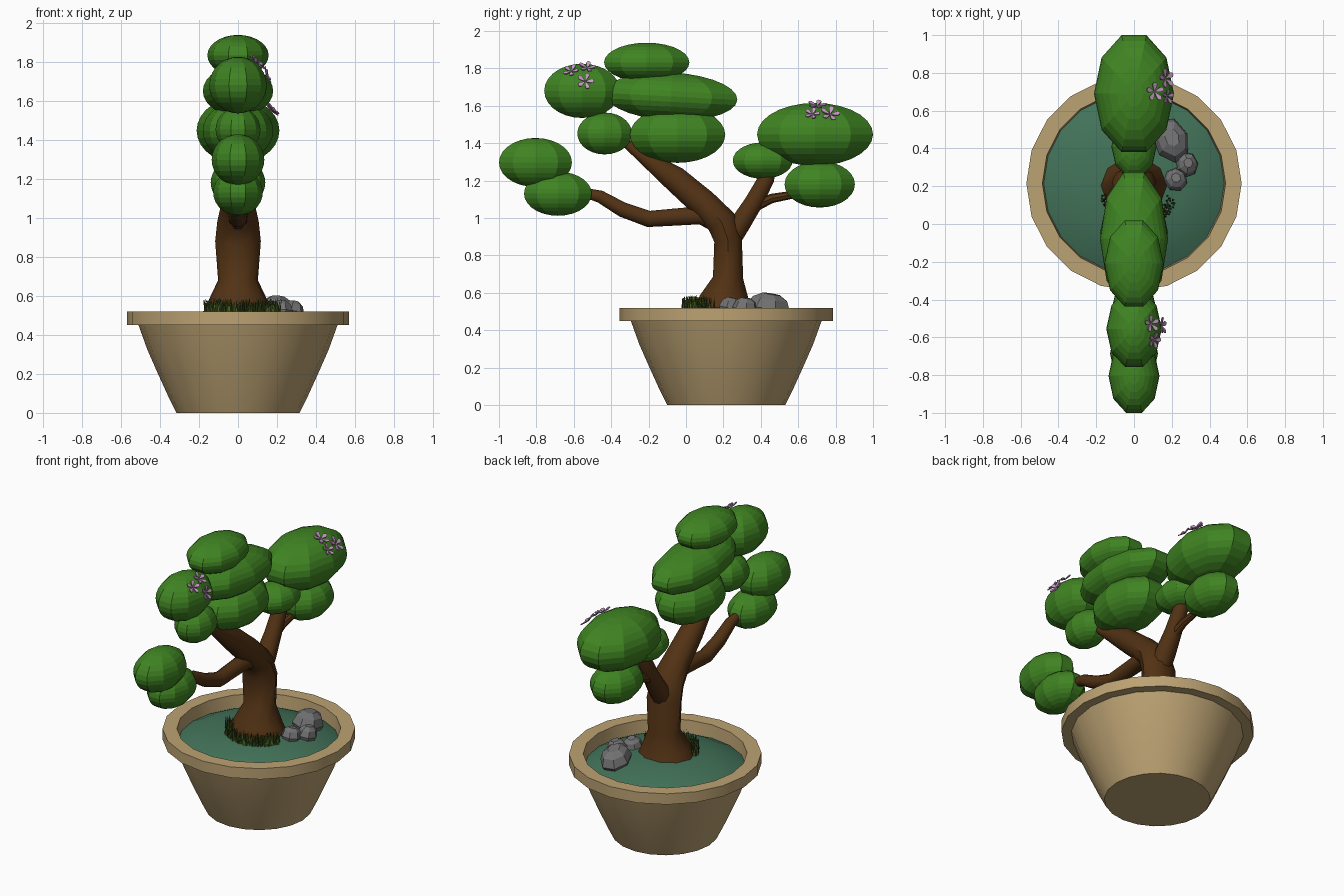
import bpy, bmesh, math, random
from mathutils import Vector, Matrix

if "Cube" in bpy.data.objects:
    bpy.data.objects.remove(bpy.data.objects["Cube"])

random.seed(4)
CY = 0.215  # pot centre along y


def material(name, rgb):
    m = bpy.data.materials.new(name)
    m.diffuse_color = (*rgb, 1)
    m.use_nodes = True
    m.node_tree.nodes["Principled BSDF"].inputs["Base Color"].default_value = m.diffuse_color
    return m


CLAY = material("clay", (0.50, 0.36, 0.17))
MOSS = material("moss", (0.055, 0.17, 0.10))
BARK = material("bark", (0.085, 0.032, 0.007))
LEAF = material("leaf", (0.05, 0.23, 0.016))
GRASS = material("grass", (0.06, 0.11, 0.015))
STONE = material("stone", (0.17, 0.17, 0.175))
PETAL = material("petal", (0.58, 0.33, 0.56))


def finish(name, bm, mat, loc=(0, 0, 0), smooth=None):
    bmesh.ops.remove_doubles(bm, verts=bm.verts, dist=1e-5)
    bmesh.ops.recalc_face_normals(bm, faces=bm.faces)
    me = bpy.data.meshes.new(name)
    bm.to_mesh(me)
    bm.free()
    me.materials.append(mat)
    if smooth:
        me.polygons.foreach_set("use_smooth", [True] * len(me.polygons))
        me.set_sharp_from_angle(angle=math.radians(smooth))
    ob = bpy.data.objects.new(name, me)
    ob.location = loc
    bpy.context.collection.objects.link(ob)
    return ob


def skin(bm, rings):
    """Bridge successive rings of points with quads."""
    vs = [[bm.verts.new(p) for p in r] for r in rings]
    n = len(vs[0])
    for a, b in zip(vs, vs[1:]):
        for i in range(n):
            j = (i + 1) % n
            bm.faces.new((a[i], a[j], b[j], b[i]))
    return vs


def lathe(profile, n, sx=1, sy=1):
    bm = bmesh.new()
    skin(bm, [[(sx * r * math.cos(math.tau * i / n), sy * r * math.sin(math.tau * i / n), z)
               for i in range(n)] for r, z in profile])
    return bm


def tube(name, pts, n=10):
    """Branch in the yz plane; each point is y, z, radius, x-radius factor."""
    bm = bmesh.new()
    rings = []
    for k, (y, z, r, fx) in enumerate(pts):
        a, b = pts[max(k - 1, 0)], pts[min(k + 1, len(pts) - 1)]
        t = Vector((0, b[0] - a[0], b[1] - a[1])).normalized()
        side = Vector((1, 0, 0))
        up = t.cross(side)
        rings.append([Vector((0, y, z)) + side * (r * fx * math.cos(math.tau * i / n))
                      + up * (r * math.sin(math.tau * i / n)) for i in range(n)])
    vs = skin(bm, rings)
    bm.faces.new(vs[0])
    bm.faces.new(vs[-1])
    return finish(name, bm, BARK, smooth=40)


# Pot with an overhanging rim
finish("pot", lathe([(0, 0), (0.315, 0), (0.36, 0.09), (0.41, 0.20), (0.465, 0.325), (0.51, 0.45),
                     (0.57, 0.45), (0.57, 0.52), (0.485, 0.52), (0.475, 0.40)], 20),
       CLAY, (0, CY, 0), 30)

# Domed soil
finish("soil", lathe([(0, 0.53), (0.15, 0.525), (0.29, 0.505), (0.40, 0.475), (0.482, 0.435)], 20),
       MOSS, (0, CY, 0), 40)

# Trunk and branches
tube("trunk", [(0.205, 0.50, 0.16, 1.15), (0.205, 0.57, 0.14, 1.1), (0.225, 0.68, 0.085, 1.2),
               (0.225, 0.88, 0.078, 1.5), (0.19, 0.98, 0.085, 1.25), (0.09, 1.08, 0.08, 1.05),
               (-0.06, 1.21, 0.072, 1), (-0.20, 1.31, 0.045, 1), (-0.32, 1.40, 0.025, 1)])
tube("front_branch", [(0.22, 0.95, 0.06, 1), (0.08, 1.015, 0.052, 1), (-0.06, 1.005, 0.048, 1),
                      (-0.20, 0.995, 0.046, 1), (-0.34, 1.045, 0.042, 1), (-0.46, 1.115, 0.035, 1),
                      (-0.56, 1.14, 0.025, 1)])
tube("back_branch", [(0.22, 0.86, 0.06, 1.1), (0.29, 0.97, 0.058, 1.1), (0.36, 1.08, 0.052, 1),
                     (0.43, 1.21, 0.045, 1), (0.46, 1.30, 0.03, 1)])
tube("back_twig", [(0.31, 1.02, 0.035, 1), (0.39, 1.075, 0.03, 1), (0.46, 1.105, 0.025, 1),
                   (0.60, 1.13, 0.02, 1)], 8)

# Foliage pads: y, z, x-radius, y-radius, z-radius, tilt
PADS = {
    "front_upper": (-0.805, 1.297, 0.135, 0.195, 0.131, 0),
    "front_lower": (-0.685, 1.130, 0.127, 0.181, 0.118, 0),
    "crown_front": (-0.555, 1.680, 0.147, 0.203, 0.145, 0),
    "crown_small": (-0.435, 1.452, 0.115, 0.146, 0.112, 0),
    "crown_top": (-0.210, 1.832, 0.157, 0.228, 0.105, 0),
    "crown_middle": (-0.080, 1.650, 0.180, 0.355, 0.128, -3),
    "crown_lower": (-0.045, 1.445, 0.180, 0.255, 0.150, 0),
    "back_upper": (0.690, 1.447, 0.212, 0.310, 0.168, 0),
    "back_small": (0.410, 1.307, 0.120, 0.160, 0.097, 0),
    "back_lower": (0.715, 1.180, 0.140, 0.188, 0.124, 0),
}
RINGS = 14
for key, (y, z, rx, ry, rz, tilt) in PADS.items():
    prof = [(math.sin(math.pi * k / RINGS), -rz * math.cos(math.pi * k / RINGS))
            for k in range(RINGS + 1)]
    ob = finish("foliage_" + key, lathe(prof, 10, rx, ry / math.sin(math.radians(72))),
                LEAF, (0, y, z))
    ob.rotation_euler.x = math.radians(tilt)


# Five-petalled flowers lying on the pads
def flower(name, pad, p, size):
    y, z, rx, ry, rz, _ = PADS[pad]
    d = Vector(p) - Vector((0, y, z))
    d *= 1.02 / math.sqrt((d.x / rx) ** 2 + (d.y / ry) ** 2 + (d.z / rz) ** 2)
    normal = Vector((d.x / rx ** 2, d.y / ry ** 2, d.z / rz ** 2)).normalized()
    bm = bmesh.new()
    outline = [(0.0, 0.0), (0.5, 0.2), (0.8, 0.27), (1.0, 0.12),
               (1.0, -0.12), (0.8, -0.27), (0.5, -0.2)]
    for k in range(5):
        turn = Matrix.Rotation(math.tau * k / 5, 3, 'Z')
        bm.faces.new([bm.verts.new(turn @ Vector((u * size, v * size, 0.012 * u)))
                      for u, v in outline])
    ext = bmesh.ops.extrude_face_region(bm, geom=bm.faces[:])
    bmesh.ops.translate(bm, vec=(0, 0, 0.006),
                        verts=[g for g in ext["geom"] if isinstance(g, bmesh.types.BMVert)])
    ob = finish(name, bm, PETAL, Vector((0, y, z)) + d)
    ob.rotation_euler = normal.to_track_quat('Z', 'Y').to_euler()


for i, (pad, p, s) in enumerate([
        ("crown_front", (0.085, -0.53, 1.795), 0.045), ("crown_front", (0.13, -0.54, 1.725), 0.045),
        ("crown_front", (0.095, -0.61, 1.775), 0.042), ("back_upper", (0.11, 0.70, 1.60), 0.05),
        ("back_upper", (0.17, 0.675, 1.55), 0.04), ("back_upper", (0.155, 0.765, 1.545), 0.052)]):
    flower(f"flower_{i + 1}", pad, p, s)

# Faceted stones: x, y, z, x-radius, y-radius, z-radius, turn
for i, (x, y, z, rx, ry, rz, turn) in enumerate([
        (0.195, 0.445, 0.52, 0.095, 0.125, 0.075, 20),
        (0.28, 0.315, 0.515, 0.06, 0.068, 0.058, 5),
        (0.22, 0.235, 0.52, 0.062, 0.065, 0.055, 35)]):
    prof = [(0, -rz), (0.75, -0.7 * rz), (1, 0), (0.8, 0.65 * rz), (0.4, rz), (0, rz)]
    ob = finish(f"stone_{i + 1}", lathe(prof, 7, rx, ry), STONE, (x, y, z))
    ob.rotation_euler = (math.radians(-8), math.radians(8), math.radians(turn))

# Grass tuft around the front of the trunk
bm = bmesh.new()
for k in range(260):
    a = math.radians(random.uniform(-172, -12))
    r = random.uniform(0.155, 0.205)
    base = Vector((0.025 + r * math.cos(a), 0.185 + r * math.sin(a), 0.505))
    h = random.uniform(0.065, 0.085)
    w = random.uniform(0.005, 0.008)
    tip = base + Vector((random.uniform(-.012, .012), random.uniform(-.012, .012), h))
    f = random.uniform(0, math.tau)
    foot = [bm.verts.new(base + Vector((w * math.cos(f + q), w * math.sin(f + q), 0)))
            for q in (0, math.tau / 3, 2 * math.tau / 3)]
    top = bm.verts.new(tip)
    for j in range(3):
        bm.faces.new((foot[j], foot[(j + 1) % 3], top))
finish("grass", bm, GRASS)
